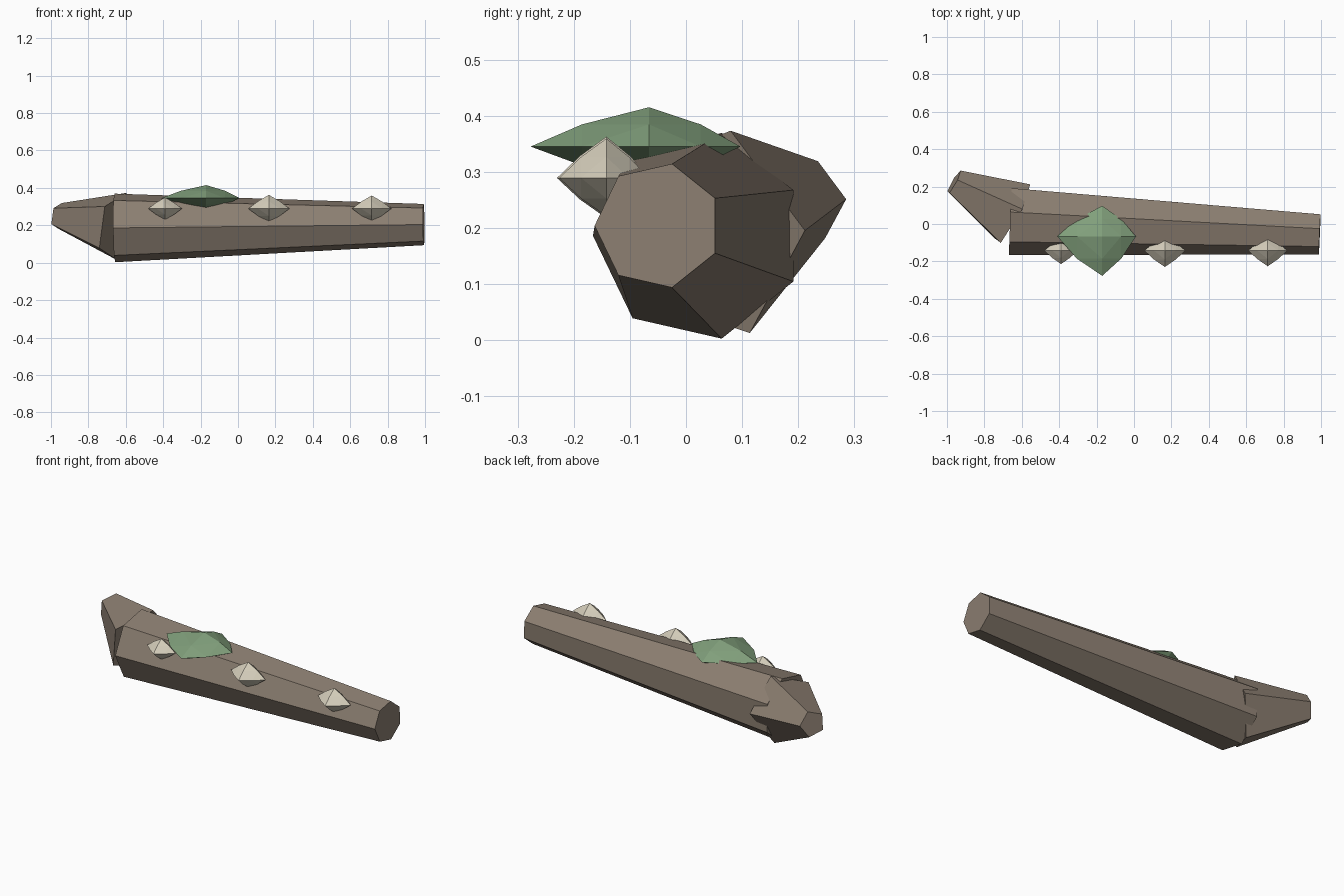
import bpy, bmesh
from math import cos, sin, radians, pi
from mathutils import Vector

if "Cube" in bpy.data.objects:
    bpy.data.objects.remove(bpy.data.objects["Cube"])


def material(name, rgb):
    m = bpy.data.materials.new(name)
    m.diffuse_color = (*rgb, 1)
    m.use_nodes = True
    m.node_tree.nodes["Principled BSDF"].inputs["Base Color"].default_value = m.diffuse_color
    return m


BARK = material("bark", (0.26, 0.21, 0.165))
MOSS = material("moss", (0.22, 0.35, 0.20))
FUNGUS = material("fungus", (0.67, 0.62, 0.50))


def finish(name, bm, mat):
    bmesh.ops.recalc_face_normals(bm, faces=bm.faces)
    me = bpy.data.meshes.new(name)
    bm.to_mesh(me)
    bm.free()
    me.materials.append(mat)
    ob = bpy.data.objects.new(name, me)
    bpy.context.collection.objects.link(ob)
    return ob


def taper(name, a, b, ra, rb, sides, phase, mat):
    """Closed tapered prism from a to b; phase is measured from horizontal."""
    a, b = Vector(a), Vector(b)
    n = (b - a).normalized()
    u = Vector((-n.y, n.x, 0)).normalized()
    if u.y < 0:
        u = -u
    v = n.cross(u)
    if v.z < 0:
        v = -v
    bm = bmesh.new()
    rings = []
    for c, r in ((a, ra), (b, rb)):
        ring = []
        for i in range(sides):
            t = radians(phase) + 2 * pi * i / sides
            ring.append(bm.verts.new(c + r * (cos(t) * u + sin(t) * v)))
        rings.append(ring)
    for i in range(sides):
        j = (i + 1) % sides
        bm.faces.new((rings[0][i], rings[0][j], rings[1][j], rings[1][i]))
    for ring in rings:
        bm.faces.new(ring)
    return finish(name, bm, mat)


def lump(name, lo, hi, apex, bulge, mat):
    """Faceted octahedral lump: six tips around apex plus bulged edge midpoints."""
    c = Vector(apex)
    tips = []
    for k in range(3):
        for end in (lo, hi):
            p = c.copy()
            p[k] = end[k]
            tips.append((k, p))
    bm = bmesh.new()
    for i, (k, p) in enumerate(tips):
        bm.verts.new(p)
        for m, q in tips[i + 1:]:
            if m != k:
                bm.verts.new(c + ((p + q) / 2 - c) * bulge)
    out = bmesh.ops.convex_hull(bm, input=bm.verts)
    bmesh.ops.delete(bm, geom=[g for g in out["geom_interior"]
                               if isinstance(g, bmesh.types.BMVert)], context='VERTS')
    return finish(name, bm, mat)


# Fallen trunk and the broken branch stub at its thick end
taper("log", (-0.66, 0.022, 0.186), (0.993, -0.05, 0.204), 0.188, 0.113, 7, 180, BARK)
taper("branch_stub", (-0.65, 0.045, 0.192), (-0.963, 0.222, 0.25), 0.192, 0.073, 5, 1, BARK)

# Moss cushion on top
lump("moss_patch", (-0.41, -0.277, 0.285), (0.01, 0.097, 0.415), (-0.17, -0.066, 0.345), 1.13, MOSS)

# Row of small fungi along the front
for i, (x, r) in enumerate(((-0.39, 0.09), (0.165, 0.11), (0.715, 0.105))):
    lump(f"fungus_{i + 1}", (x - r, -0.142 - 0.8 * r, 0.289 - 0.65 * r),
         (x + r, -0.142 + 0.72 * r, 0.289 + 0.67 * r), (x, -0.142, 0.289), 1.07, FUNGUS)
